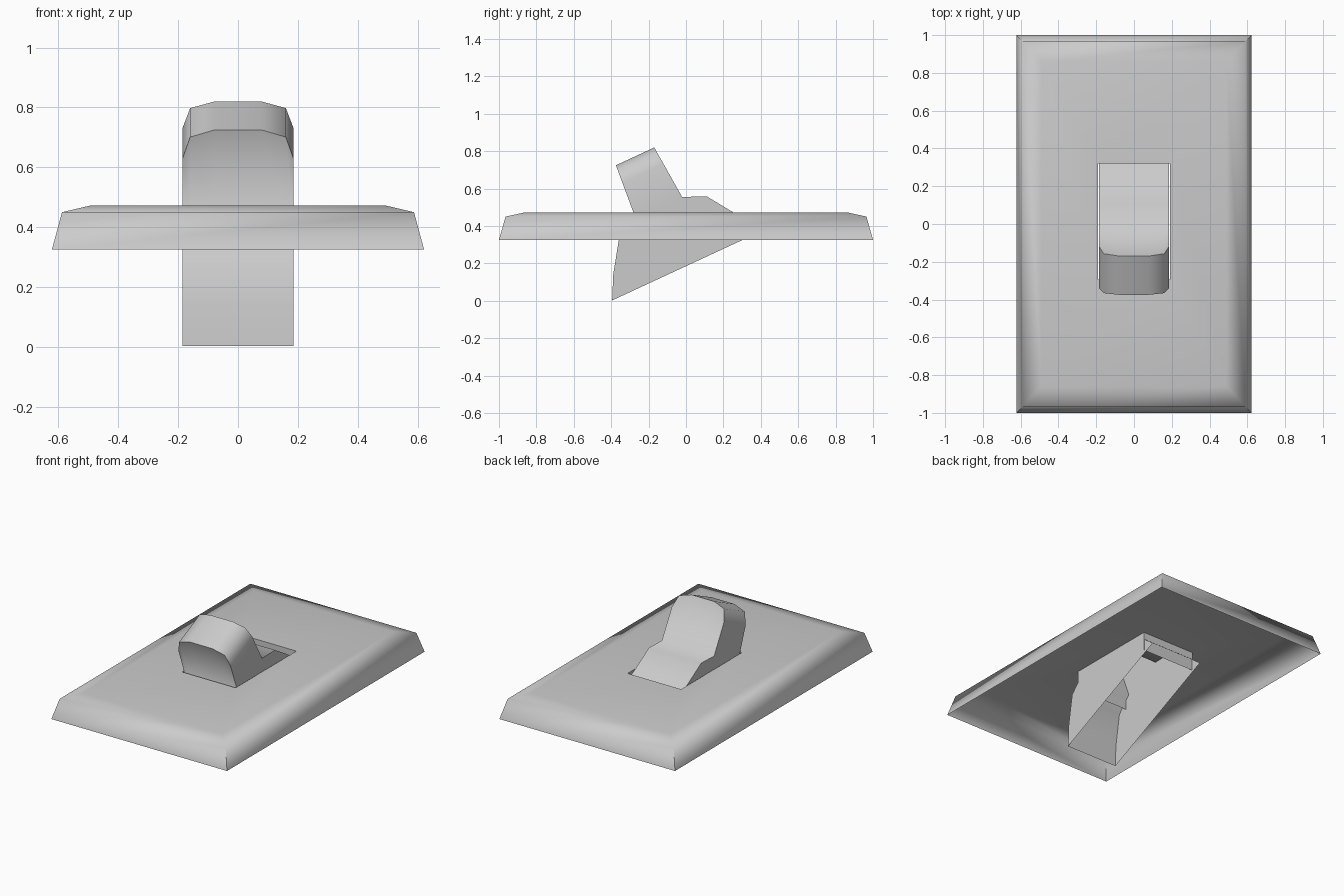
import bpy, bmesh, math

if "Cube" in bpy.data.objects:
    bpy.data.objects.remove(bpy.data.objects["Cube"])


def finish(name, bm, angle):
    bmesh.ops.recalc_face_normals(bm, faces=bm.faces)
    mesh = bpy.data.meshes.new(name)
    bm.to_mesh(mesh)
    bm.free()
    ob = bpy.data.objects.new(name, mesh)
    bpy.context.collection.objects.link(ob)
    bpy.ops.object.select_all(action='DESELECT')
    ob.select_set(True)
    bpy.context.view_layer.objects.active = ob
    bpy.ops.object.shade_smooth_by_angle(angle=math.radians(angle))
    return ob


# Wall plate: open-backed shell made of rectangular rings, ending in the slot lip
rings = [  # half width, front y, back y, z
    (0.622, -1.0, 1.0, 0.325),
    (0.588, -0.965, 0.965, 0.45),
    (0.49, -0.86, 0.86, 0.473),
    (0.19, -0.295, 0.32, 0.473),
    (0.19, -0.295, 0.32, 0.35),
]
bm = bmesh.new()
loops = [[bm.verts.new(p) for p in ((-w, a, z), (w, a, z), (w, b, z), (-w, b, z))]
         for w, a, b, z in rings]
for lo, hi in zip(loops, loops[1:]):
    for i in range(4):
        j = (i + 1) % 4
        bm.faces.new((lo[i], lo[j], hi[j], hi[i]))
finish("wall_plate", bm, 65)

# Toggle lever: symmetric tilted profile lofted across x, with a rounded head, open below
half = [(0.435, 0.0), (0.372, 0.123), (0.257, 0.293), (0.137, 0.344)]
TOP_U, TOP_V = 0.113, 0.647
stations = [(-0.185, 0.1), (-0.16, 0.025), (-0.08, 0), (0.08, 0), (0.16, 0.025), (0.185, 0.1)]
tilt = math.atan2(0.42, 0.906)


def place(x, u, v):
    c, s = math.cos(tilt), math.sin(tilt)
    return (x, u * c - v * s, 0.185 + u * s + v * c)


bm = bmesh.new()
sections = []
for x, drop in stations:
    top = (TOP_U + drop * 0.08, TOP_V - drop)
    side = half + [top]
    outline = side + [(-u, v) for u, v in reversed(side)]
    sections.append([bm.verts.new(place(x, u, v)) for u, v in outline])
for a, b in zip(sections, sections[1:]):
    for i in range(len(a) - 1):
        bm.faces.new((a[i], a[i + 1], b[i + 1], b[i]))
bm.faces.new(sections[0])
bm.faces.new(sections[-1])
finish("toggle_lever", bm, 70)
